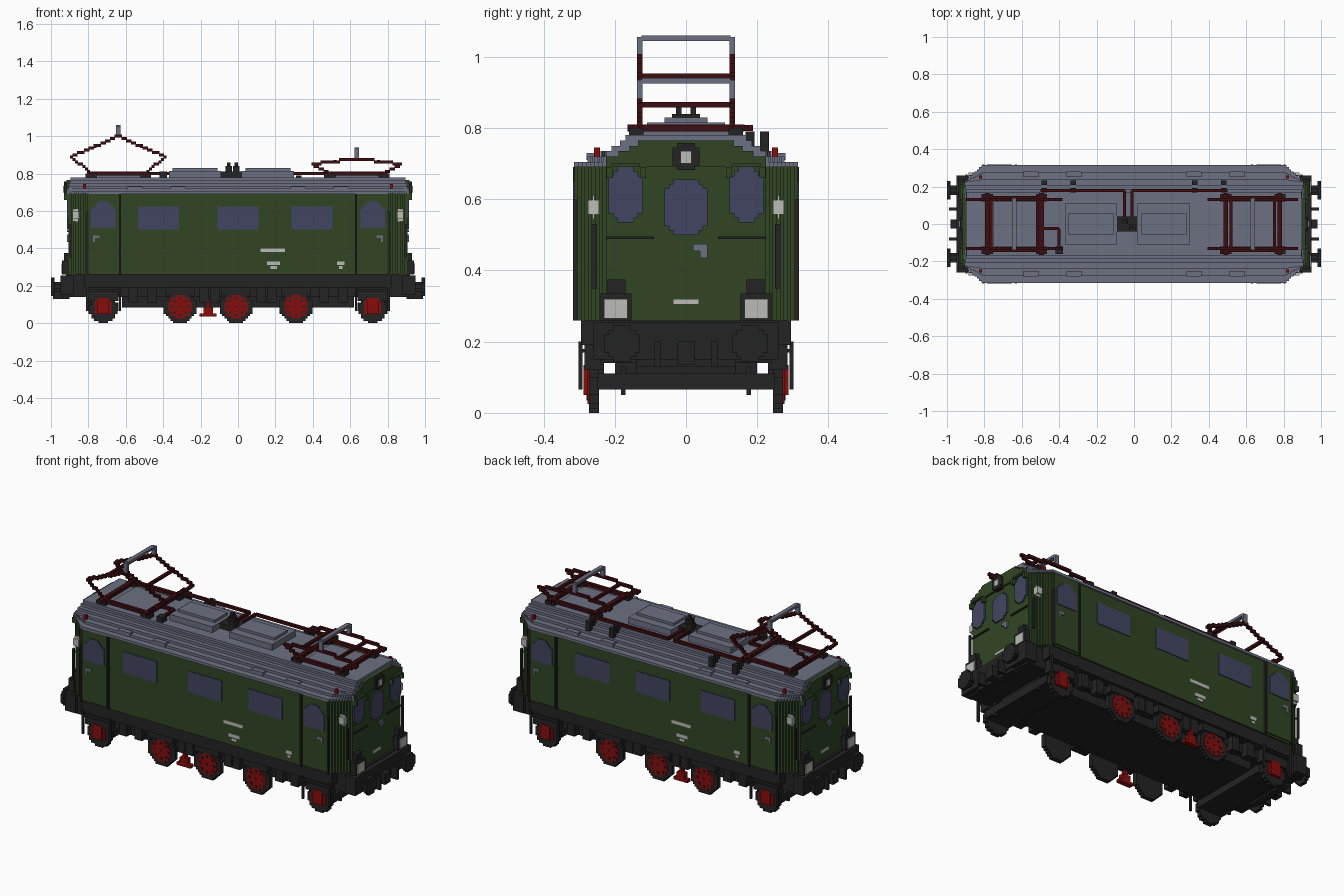
import bpy
import bmesh
import math
from mathutils import Vector, Matrix

default_cube = bpy.data.objects.get("Cube")
if default_cube:
    bpy.data.objects.remove(default_cube)

# Shared dimensions: block size, body end, body side, flat part of the end, levels
STEP, END, SIDE, FLAT = .0125, .905, .305, .225
SILL, EAVE, ROOF, WIRE = .26, .69, .78, .8
PLATE = .008
TURNS = {"": [(1, 1)], "x": [(1, 1), (-1, 1)], "y": [(1, 1), (1, -1)],
         "xy": [(1, 1), (-1, 1), (1, -1), (-1, -1)], "turn": [(1, 1), (-1, -1)]}


def material(name, red, green, blue):
    mat = bpy.data.materials.new(name)
    mat.use_nodes = True
    mat.diffuse_color = (red, green, blue, 1)
    shader = mat.node_tree.nodes["Principled BSDF"]
    shader.inputs["Base Color"].default_value = (red, green, blue, 1)
    return mat


GREEN = material("dark green", .03, .06, .017)
GREY = material("roof grey", .15, .16, .22)
DARK = material("near black", .017, .017, .017)
RED = material("wheel red", .24, .004, .004)
MAROON = material("maroon", .045, .004, .005)
GLASS = material("window blue", .055, .06, .12)
WHITE = material("pale grey", .5, .5, .47)


def finish(name, mat, bm):
    mesh = bpy.data.meshes.new(name)
    bmesh.ops.recalc_face_normals(bm, faces=bm.faces)
    bm.to_mesh(mesh)
    bm.free()
    mesh.materials.append(mat)
    bpy.context.collection.objects.link(bpy.data.objects.new(name, mesh))


def build(name, mat, boxes, mirror=""):
    """One object from boxes, each given as its x, y and z ranges."""
    bm = bmesh.new()
    for box in boxes:
        low, high = (Vector(corner) for corner in zip(*box))
        scale = Matrix.Diagonal((*(high - low), 1))
        middle = (low + high) / 2
        for flip_x, flip_y in TURNS[mirror]:
            place = Vector((middle.x * flip_x, middle.y * flip_y, middle.z))
            bmesh.ops.create_cube(bm, size=1, matrix=Matrix.Translation(place) @ scale)
    finish(name, mat, bm)


def around(middle, half):
    return middle - half, middle + half


def block(name, mat, x, y, z, mirror="", along=(0,)):
    """A box, repeated at offsets along x; a single number means plus and minus it."""
    x, y = (r if isinstance(r, tuple) else around(0, r) for r in (x, y))
    build(name, mat, [((x[0] + d, x[1] + d), y, z) for d in along], mirror)


def upright(name, mat, axis, depth, rows, mirror):
    """Rows of (width range, height range) on a plane facing x or y."""
    boxes = [(depth, u, z) if axis == "x" else (u, depth, z) for u, z in rows]
    build(name, mat, boxes, mirror)


def disc(name, mat, axis, depth, u, z, radius, mirror):
    count = round(radius / STEP)
    rows = []
    for row in range(-count, count):
        half = round(math.sqrt(count ** 2 - (row + .5) ** 2)) * STEP
        rows.append((around(u, half), (z + row * STEP, z + (row + 1) * STEP)))
    upright(name, mat, axis, depth, rows, mirror)


def pane(name, mat, axis, depth, u, half, z, corner, mirror, arched=False):
    """A pane whose corners, or only the upper ones, are stepped."""
    rows = []
    for i in range(corner + 1):
        inset, rest = i * STEP, (corner - i) * STEP
        bottom = z[0] if arched else z[0] + rest
        rows.append((around(u, half - inset), (bottom, z[1] - rest)))
    upright(name, mat, axis, depth, rows, mirror)


def slab(name, mat, length, width, bottom, top):
    """Long block, by half sizes, whose corners are cut off in small steps."""
    quarter = [(length, min(width, FLAT))]
    count = 8 if width > FLAT else 0
    for i in range(count):
        x = length - (i + 1) * STEP
        quarter += [(x, FLAT + (width - FLAT) * k / count) for k in (i, i + 1)]
    outline = quarter + [(-x, y) for x, y in reversed(quarter)]
    outline += [(-x, -y) for x, y in outline]
    bm = bmesh.new()
    face = bm.faces.new([bm.verts.new((x, y, bottom)) for x, y in outline])
    raised = bmesh.ops.extrude_face_region(bm, geom=[face], use_keep_orig=True)["geom"]
    verts = [item for item in raised if isinstance(item, bmesh.types.BMVert)]
    bmesh.ops.translate(bm, verts=verts, vec=(0, 0, top - bottom))
    finish(name, mat, bm)


# Body, with a rounded roof in layers and a green gable at each end
slab("body", GREEN, END, SIDE, SILL, EAVE)
LAYERS = 6
RISE = (ROOF - EAVE) / LAYERS
for i in range(LAYERS):
    half = .315 - .15 * math.sin(i / LAYERS * math.pi / 2)
    level = EAVE + i * RISE
    slab("roof_layer", GREY, END + .01 - i * PLATE / 2, half, level, level + RISE)
    if i < LAYERS - 1:
        block("end_gable", GREEN, (.85, END + STEP), min(FLAT, half - .05), (level, level + RISE), "x")
for middle in (-.23, .16):
    block("roof_hatch", GREY, around(middle, .14), .11, (ROOF, .815))
    block("hatch_lid", GREY, around(middle, .12), .06, (ROOF, .83))
block("roof_pad", GREY, (-.04, .04), (.25, .28), (.71, .73), "xy", along=(.32, .55))
block("pantograph_deck", GREY, (.52, .75), .12, (ROOF, .79), "x")

# Side windows, doors and markings
ON_SIDE = (SIDE - PLATE, SIDE + PLATE / 2)
ON_DOOR = (SIDE, SIDE + STEP)
DOOR = .72
block("side_window", GLASS, (-.11, .11), ON_SIDE, (.5, .625), "y", along=(-.425, 0, .395))
block("door", GREEN, around(DOOR, .08), (SIDE - PLATE, SIDE + PLATE), (.27, EAVE), "xy")
pane("door_window", GLASS, "y", ON_DOOR, DOOR, .065, (.51, .65), 3, "xy", arched=True)
block("door_handle", GREY, (.74, .775), ON_DOOR, (.455, .47), "xy")
block("door_handle_grip", GREY, (.765, .775), ON_DOOR, (.435, .455), "xy")
block("inner_handrail", DARK, (.625, .635), (SIDE, .318), (SILL, EAVE), "xy")
block("outer_handrail", DARK, (.8, .81), (SIDE, .318), (SILL, .6), "xy")
block("corner_handrail", DARK, (.89, .9), (.25, .265), (.35, .53), "xy")
MARK = tuple(-y for y in reversed(ON_SIDE))
block("side_plate", WHITE, (.12, .25), MARK, (.38, .4), "turn")
for middle, half in ((.19, .035), (.55, .02)):
    block("marking_top", WHITE, around(middle, half), MARK, (.31, .33), "turn")
    block("marking_base", WHITE, around(middle, half / 2), MARK, (.29, .305), "turn")

# Cab ends
ON_END = (END - PLATE, END + PLATE)
pane("end_window", GLASS, "x", ON_END, 0, .06, (.5, .655), 2, "x")
pane("end_side_window", GLASS, "x", ON_END, .17, .048, (.535, EAVE), 2, "xy")
block("window_hood", GREEN, (END, .93), (.13, .21), (EAVE, .7), "xy")
for edge in (.12, .215):
    block("hood_side", GREEN, (END, .93), around(edge, PLATE), (.66, EAVE), "xy")
block("end_rail", DARK, ON_END, (.09, FLAT), (.488, .496), "xy")
pane("marker_light", WHITE, "x", (.85, .885), .26, .015, (.545, .61), 1, "xy")
block("end_plate", WHITE, ON_END, .037, (.305, .32), "x")
block("end_badge", GREY, ON_END, (.02, .06), (.455, .475), "turn")
block("end_badge_tail", GREY, ON_END, (.04, .06), (.435, .455), "turn")
disc("top_lamp_housing", DARK, "x", (.9, .93), 0, .72, .0375, "x")
block("top_lamp", WHITE, (.92, .935), .016, (.7, .735), "x")
block("lamp_housing", DARK, (END, .94), (.153, .24), (SILL, .335), "xy")
block("lamp_cap", DARK, (END, .93), (.17, .22), (.335, .375), "xy")
block("lamp", WHITE, (.93, .945), (.165, .23), (.265, .32), "xy")
block("warning_lamp", RED, around(.82, PLATE), around(.25, PLATE), (.71, .745), "xy")

# Underframe
block("frame", DARK, .92, .24, (.14, SILL))
block("sill", DARK, .82, .295, (.19, SILL))
block("floor", DARK, .62, .2, (.085, .14))
block("end_beam", DARK, (.88, .95), .26, (.15, .255), "x")
block("beam_centre", DARK, (.9, .94), .14, (.13, .2), "x")
block("axle_beam", DARK, around(DOOR, .08), .25, (.065, .11), "x")
block("axle_mount", DARK, around(DOOR, .06), .14, (.1, .15), "x")
disc("buffer_stem", DARK, "x", (.94, .985), .18, .195, .025, "xy")
disc("buffer_head", DARK, "x", (.98, 1), .18, .195, .05, "xy")
block("coupling", DARK, (.94, .98), .025, (.135, .2), "x")
block("coupling_hose", DARK, (.94, .99), around(.08, PLATE), (.13, .2), "xy")
block("rail_guard", DARK, (.78, .8), (.17, .183), (.05, .13), "xy")
block("step_post", DARK, (.625, .637), (.29, .302), (.065, .2), "xy", along=(0, .175))
block("step_board", DARK, (.63, .81), (.285, .302), (.17, .18), "xy")
block("spring_hanger", DARK, (-.025, .025), (.23, .275), (.11, .2), "xy", along=(.125, .18, .46, .56))

# Wheels: stepped discs with dark gaps between the spokes
for x in (-.31, -.01, .31):
    hub = 7 * STEP
    disc("driving_wheel", DARK, "y", (.245, .272), x, hub, hub, "y")
    disc("wheel_centre", RED, "y", (.25, .276), x, hub, 5 * STEP, "y")
    gaps = [(around(x, PLATE / 2), around(hub, PLATE / 2))]
    for k in range(8):
        angle = k * math.pi / 4
        gaps.append((around(x + .045 * math.cos(angle), PLATE * .8),
                     around(hub + .045 * math.sin(angle), PLATE * .8)))
    upright("spoke_gap", DARK, "y", (.26, .279), gaps, "y")
    block("axle_spring", DARK, around(x, .08), (.23, .28), (.15, .2), "y")
disc("carrying_wheel", DARK, "y", (.245, .272), DOOR, 6 * STEP, 6 * STEP, "xy")
block("axle_box", DARK, around(DOOR, .08), (.23, .285), (.12, .2), "xy")
block("carrying_wheel_centre", RED, around(DOOR, .045), (.26, .277), (.05, .12), "xy")
block("axle_cover", RED, around(DOOR, .03), (.26, .288), (.05, .135), "xy")
for i, half in enumerate((.045, .025, PLATE)):
    level = .035 + i * .017
    block("brake_gear", RED, around(-.16, half), (.25, .28), (level, level + .017 * (i + 1)), "y")


def diagonal(start, stop):
    """Stepped arm between two points in the xz plane, on both sides."""
    count = round(max(abs(a - b) for a, b in zip(start, stop)) / STEP)
    boxes = []
    for i in range(count + 1):
        x, z = Vector(start).lerp(Vector(stop), i / count)
        boxes += [(around(x, PLATE), around(y, PLATE), around(round(z / STEP) * STEP, PLATE))
                  for y in (-.13, .13)]
    return boxes


def pantograph(middle, knee, top, reach):
    foot = .145
    block("pantograph_rail", MAROON, around(middle, .165), (.13, .15), (.79, .81), "y")
    arms = []
    for side in (-1, 1):
        x = middle + side * foot
        bend = (middle + side * reach, knee)
        arms += diagonal((x, WIRE), bend) + diagonal(bend, (middle, top))
        block("pantograph_crossbar", MAROON, around(x, STEP), .165, (.79, .81))
        block("pantograph_insulator", DARK, around(x, .03), (.12, .16), (.75, WIRE), "y")
        block("pantograph_tie", MAROON, around(middle + side * reach / 2, PLATE), .13,
              around((knee + top) / 2, PLATE))
    build("pantograph_arms", MAROON, arms)
    block("bow", GREY, around(middle, STEP), .125, (top + .045, top + .06))
    block("bow_post", GREY, around(middle, STEP), around(.13, PLATE), (top, top + .055), "y")


pantograph(-.64, .89, 1, .25)
pantograph(.635, .85, .88, .235)

# Roof cables and insulators
CABLE = around(WIRE, PLATE)
for outer, inner, reach in ((-.5, -.05, .02), (.5, -.01, -.02)):
    block("roof_cable", MAROON, tuple(sorted((outer, inner))), around(.18, PLATE), CABLE)
    block("cross_cable", MAROON, around(inner, PLATE), (reach, .18), CABLE)
    block("switch_post", DARK, around(inner, .017), around(reach, .02), (ROOF, .84))
    block("switch_arm", DARK, around(inner, .01), around(reach, PLATE), (.84, .86))
block("side_cable", MAROON, (-.5, -.4), around(-.025, PLATE), CABLE)
block("side_cable_end", MAROON, around(-.4, PLATE), (-.14, -.025), CABLE)
block("side_insulator", DARK, around(-.4, .02), around(-.14, .02), (.77, .81))
block("switch_base", DARK, (-.09, .02), .04, (ROOF, .81))
for y in (.18, .22):
    block("cable_insulator", DARK, (-.015, .015), around(y, STEP), (.73, .79), "x", along=(.325, .48))
